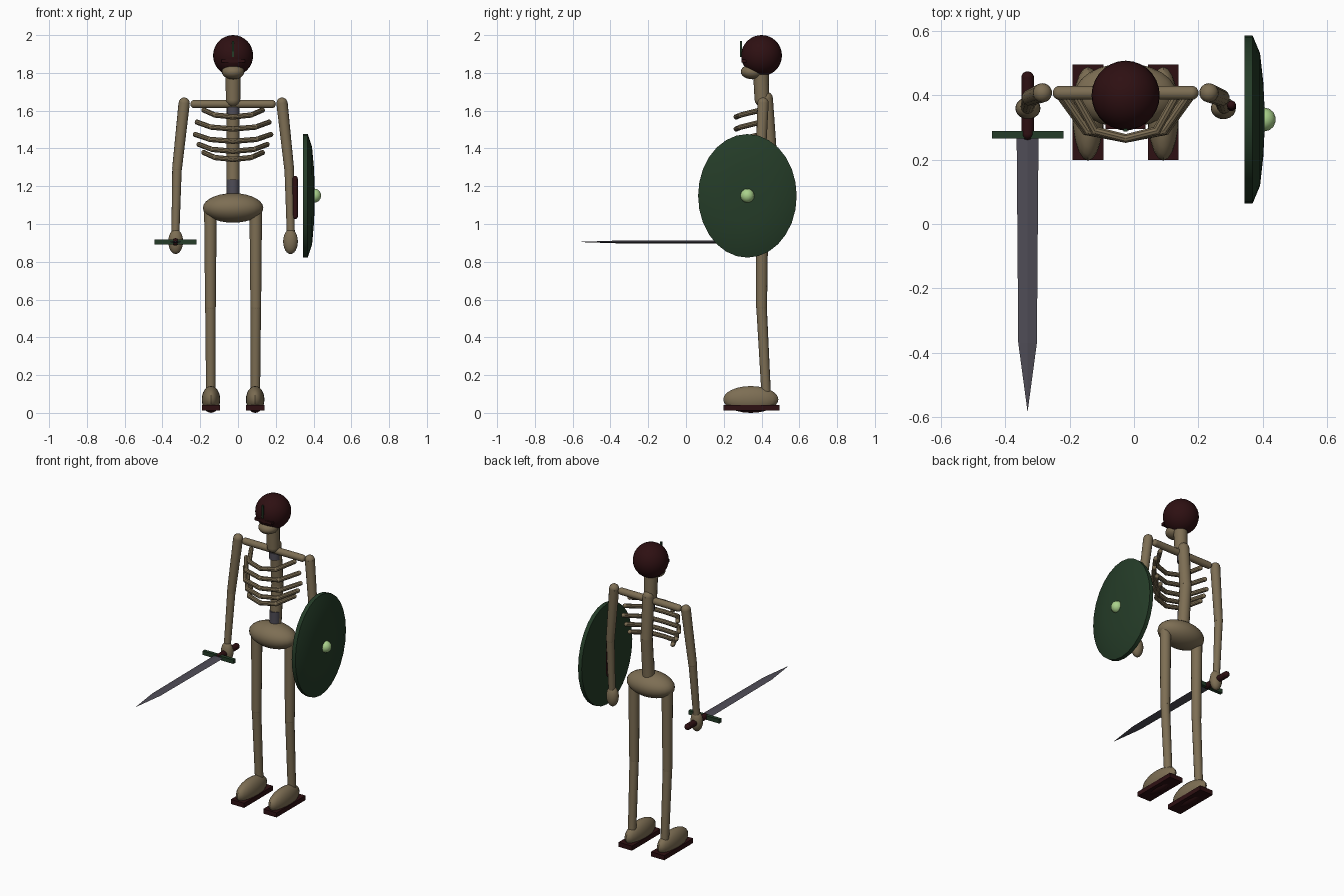
import bpy, bmesh, math
from mathutils import Vector, Matrix

if "Cube" in bpy.data.objects:
    bpy.data.objects.remove(bpy.data.objects["Cube"])


def material(name, rgb):
    m = bpy.data.materials.new(name)
    m.diffuse_color = (*rgb, 1)
    m.use_nodes = True
    m.node_tree.nodes["Principled BSDF"].inputs["Base Color"].default_value = m.diffuse_color
    return m


BONE = material("bone", (0.205, 0.156, 0.088))
LEATHER = material("dark red", (0.027, 0.005, 0.006))
GREEN = material("dark green", (0.018, 0.045, 0.021))
STEEL = material("steel", (0.078, 0.073, 0.094))
PALE = material("pale green", (0.40, 0.64, 0.26))
CX = -0.026  # body centre line


def finish(name, bm, mat, angle=35):
    bmesh.ops.recalc_face_normals(bm, faces=bm.faces)
    me = bpy.data.meshes.new(name)
    bm.to_mesh(me)
    bm.free()
    me.materials.append(mat)
    ob = bpy.data.objects.new(name, me)
    bpy.context.collection.objects.link(ob)
    if angle:
        bpy.ops.object.select_all(action='DESELECT')
        ob.select_set(True)
        bpy.context.view_layer.objects.active = ob
        bpy.ops.object.shade_smooth_by_angle(angle=math.radians(angle))
    return ob


def ellipsoid(name, loc, radii, mat, u=20, v=12):
    bm = bmesh.new()
    bmesh.ops.create_uvsphere(bm, u_segments=u, v_segments=v, radius=1)
    bmesh.ops.scale(bm, vec=radii, verts=bm.verts)
    bmesh.ops.translate(bm, vec=loc, verts=bm.verts)
    return finish(name, bm, mat)


def box(name, lo, hi, mat):
    lo, hi = Vector(lo), Vector(hi)
    bm = bmesh.new()
    bmesh.ops.create_cube(bm, size=1)
    bmesh.ops.scale(bm, vec=hi - lo, verts=bm.verts)
    bmesh.ops.translate(bm, vec=(lo + hi) / 2, verts=bm.verts)
    return finish(name, bm, mat, 0)


def rod(name, pts, radii, mat, rounded=True, n=14):
    """Tapered rods along a path with ball joints at its points."""
    pts = [Vector(p) for p in pts]
    bm = bmesh.new()
    for i, (a, b) in enumerate(zip(pts, pts[1:])):
        rot = (b - a).to_track_quat('Z', 'Y').to_matrix().to_4x4()
        bmesh.ops.create_cone(bm, cap_ends=True, segments=n, radius1=radii[i],
                              radius2=radii[i + 1], depth=(b - a).length,
                              matrix=Matrix.Translation((a + b) / 2) @ rot)
    for i, p in enumerate(pts):
        if rounded or 0 < i < len(pts) - 1:
            bmesh.ops.create_uvsphere(bm, u_segments=n, v_segments=8, radius=radii[i],
                                      matrix=Matrix.Translation(p))
    return finish(name, bm, mat)


# Head: helmet, brim, nose guard, jaw, neck
ellipsoid("helmet", (CX, 0.4, 1.892), (0.106, 0.108, 0.108), LEATHER, 28, 16)
box("helmet_brim", (CX - 0.062, 0.295, 1.855), (CX + 0.062, 0.34, 1.872), LEATHER)
box("nose_guard", (CX - 0.006, 0.287, 1.885), (CX + 0.006, 0.297, 1.968), GREEN)
ellipsoid("jaw", (CX, 0.352, 1.806), (0.06, 0.062, 0.04), BONE)
rod("neck", [(CX, 0.396, 1.82), (CX, 0.402, 1.66)], [0.042, 0.039], BONE)

# Torso: spine, collar bone, pelvis
rod("spine", [(CX, 0.425, 1.665), (CX, 0.443, 1.4), (CX, 0.42, 1.1)],
    [0.035, 0.036, 0.036], BONE)
for name, y, z0, z1 in (("upper_spine_plate", 0.418, 1.575, 1.62),
                        ("lower_spine_plate", 0.42, 1.15, 1.235)):
    rod(name, [(CX, y, z0), (CX, y, z1)], [0.034, 0.034], STEEL, False)
rod("collar_bone", [(CX - 0.205, 0.408, 1.635), (CX + 0.205, 0.408, 1.635)],
    [0.022, 0.022], BONE)
ellipsoid("pelvis", (CX, 0.4, 1.085), (0.16, 0.1, 0.078), BONE, 24, 14)

# Ribs: open bows sagging toward the front
for i, (w, z) in enumerate(((0.155, 1.567), (0.19, 1.503), (0.2, 1.438),
                            (0.18, 1.385), (0.155, 1.342))):
    path = [(-w, 0.395, z + 0.036), (-w * 0.62, 0.29, z + 0.01), (0, 0.266, z),
            (w * 0.62, 0.29, z + 0.01), (w, 0.395, z + 0.036)]
    rod(f"rib_{i + 1}", [(CX + x, y, h) for x, y, h in path], [0.014] * 5, BONE, n=10)

# Limbs, mirrored about the body centre line
for side, s in (("right", -1), ("left", 1)):
    def at(x, y, z):
        return (CX + s * x, y, z)
    rod(side + "_upper_arm", [at(0.259, 0.408, 1.64), at(0.297, 0.393, 1.29)],
        [0.03, 0.026], BONE)
    rod(side + "_forearm", [at(0.297, 0.393, 1.29), at(0.306, 0.362, 0.93)],
        [0.025, 0.021], BONE)
    ellipsoid(side + "_hand", at(0.304, 0.36, 0.907), (0.039, 0.034, 0.066), BONE)
    rod(side + "_thigh", [at(0.12, 0.402, 1.06), at(0.12, 0.4, 0.56)], [0.034, 0.029], BONE)
    rod(side + "_shin", [at(0.12, 0.4, 0.56), at(0.118, 0.425, 0.09)], [0.028, 0.025], BONE)
    foot = ellipsoid(side + "_foot", at(0.117, 0.343, 0.071), (0.049, 0.146, 0.071), BONE)
    foot.data.materials.append(LEATHER)
    for p in foot.data.polygons:  # sole side of the foot
        p.material_index = int(p.center.z < 0.03)
    box(side + "_sole", at(0.117 - s * 0.048, 0.199, 0.012),
        at(0.117 + s * 0.048, 0.496, 0.042), LEATHER)

# Sword: diamond-section blade, guard, grip
SX, SZ = -0.331, 0.905
bm = bmesh.new()
rings = [[bm.verts.new((SX + x, y, SZ + z)) for x, z in ((-w, 0), (0, 0.007), (w, 0), (0, -0.007))]
         for y, w in ((0.27, 0.034), (-0.37, 0.029))]
tip = bm.verts.new((SX, -0.585, SZ))
bm.faces.new(rings[0])
for k in range(4):
    j = (k + 1) % 4
    bm.faces.new((rings[0][k], rings[0][j], rings[1][j], rings[1][k]))
    bm.faces.new((rings[1][k], rings[1][j], tip))
finish("sword_blade", bm, STEEL, 0)
box("sword_guard", (-0.442, 0.266, 0.892), (-0.22, 0.289, 0.918), GREEN)
rod("sword_grip", [(SX, 0.28, SZ), (SX, 0.455, SZ)], [0.02, 0.02], LEATHER)

# Shield: domed oval with a flat back, boss, arm strap
bm = bmesh.new()
n = 28
prev = None
for x, r in ((0.343, 1.0), (0.369, 1.0), (0.392, 0.79), (0.402, 0.45), (0.406, 0.15)):
    ring = [bm.verts.new((x, 0.325 + 0.261 * r * math.cos(2 * math.pi * k / n),
                          1.149 + 0.327 * r * math.sin(2 * math.pi * k / n))) for k in range(n)]
    if prev is None:
        bm.faces.new(ring)
    else:
        for k in range(n):
            j = (k + 1) % n
            bm.faces.new((prev[k], prev[j], ring[j], ring[k]))
    prev = ring
bm.faces.new(prev)
finish("shield", bm, GREEN)
ellipsoid("shield_boss", (0.405, 0.325, 1.15), (0.036, 0.037, 0.037), PALE, 14, 8)
rod("shield_strap", [(0.303, 0.365, 1.04), (0.303, 0.37, 1.24)], [0.014, 0.014], LEATHER)
